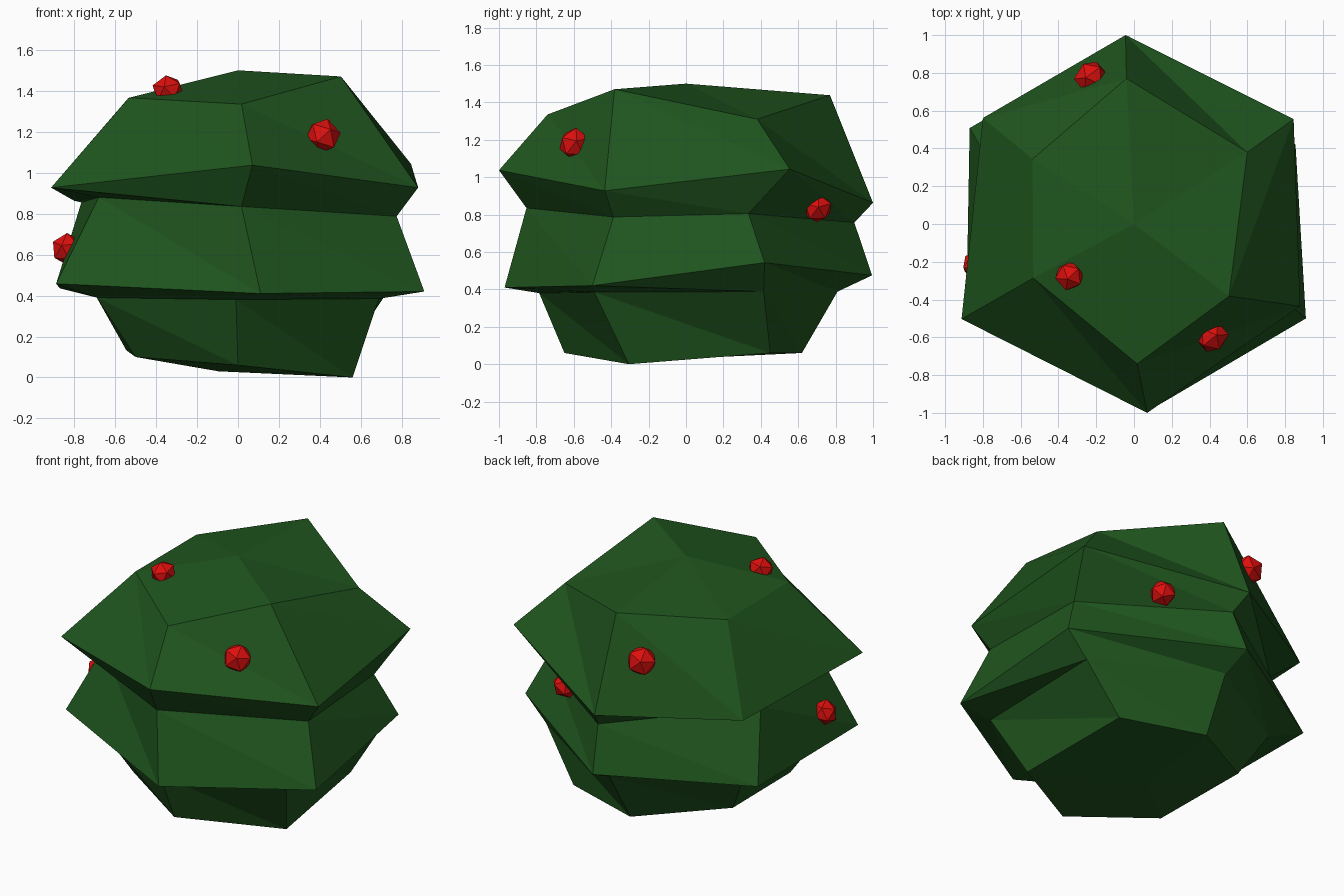
import bpy, bmesh
from mathutils import Vector

if "Cube" in bpy.data.objects:
    bpy.data.objects.remove(bpy.data.objects["Cube"])


def material(name, rgb):
    m = bpy.data.materials.new(name)
    m.diffuse_color = (*rgb, 1)
    m.use_nodes = True
    m.node_tree.nodes["Principled BSDF"].inputs["Base Color"].default_value = m.diffuse_color
    return m


def add_object(name, bm, mat):
    bmesh.ops.recalc_face_normals(bm, faces=bm.faces)
    mesh = bpy.data.meshes.new(name)
    bm.to_mesh(mesh)
    bm.free()
    mesh.materials.append(mat)
    ob = bpy.data.objects.new(name, mesh)
    bpy.context.collection.objects.link(ob)
    return ob


green = material("leaf_green", (0.014, 0.092, 0.013))
red = material("berry_red", (0.72, 0.005, 0.004))

# Bush: irregular six-sided rings, bottom to top
# order: front, right front, right back, back, left back, left front
rings = [
    [(0, -.65, .06), (.56, -.305, .0), (.49, .45, .06),
     (-.035, .62, .06), (-.545, .30, .132), (-.5, -.35, .10)],
    [(-.01, -.785, .38), (.688, -.49, .385), (.71, .415, .388),
     (-.02, .81, .388), (-.69, .40, .39), (-.69, -.45, .39)],
    [(.11, -.97, .41), (.91, -.50, .42), (.855, .42, .543),
     (-.03, .995, .475), (-.87, .508, .435), (-.888, -.49, .458)],
    [(.017, -.853, .835), (.775, -.388, .787), (.74, .334, .805),
     (0, .90, .757), (-.765, .33, .855), (-.68, -.40, .88)],
    [(.07, -1.0, 1.037), (.88, -.435, .927), (.845, .555, 1.043),
     (-.045, 1.0, .863), (-.80, .561, .863), (-.913, -.503, .927)],
    [(.017, -.74, 1.335), (.503, -.382, 1.47), (.60, .38, 1.31),
     (-.04, .77, 1.438), (-.537, .344, 1.363), (-.533, -.286, 1.366)],
]
bm = bmesh.new()
loops = [[bm.verts.new(p) for p in ring] for ring in rings]
# Each side panel is two triangles with a chosen diagonal
for low, high in zip(loops, loops[1:]):
    for i in range(6):
        j = (i + 1) % 6
        bm.faces.new((low[i], low[j], high[i]))
        bm.faces.new((low[j], high[j], high[i]))
# Close top and bottom with fans
for loop, centre in ((loops[0], (-.095, 0, .03)), (loops[-1], (0, 0, 1.5))):
    c = bm.verts.new(centre)
    for i in range(6):
        bm.faces.new((loop[i], loop[(i + 1) % 6], c))
bush = add_object("bush", bm, green)
bpy.context.view_layer.update()

# Berries: low-poly balls half sunk into the foliage
spots = [((.41, -.59, 1.175), .09), ((-.345, -.28, 1.425), .08),
         ((-.235, .79, 1.185), .093), ((.38, .715, .82), .082),
         ((-.82, -.22, .62), .08)]
for n, (spot, radius) in enumerate(spots, 1):
    hit, point, normal, face = bush.closest_point_on_mesh(Vector(spot))
    bm = bmesh.new()
    bmesh.ops.create_icosphere(bm, subdivisions=1, radius=radius)
    berry = add_object(f"berry_{n}", bm, red)
    berry.location = point + normal * .012
    berry.rotation_euler = normal.to_track_quat('Z', 'Y').to_euler()
    berry.scale = (1, 1, .9)
